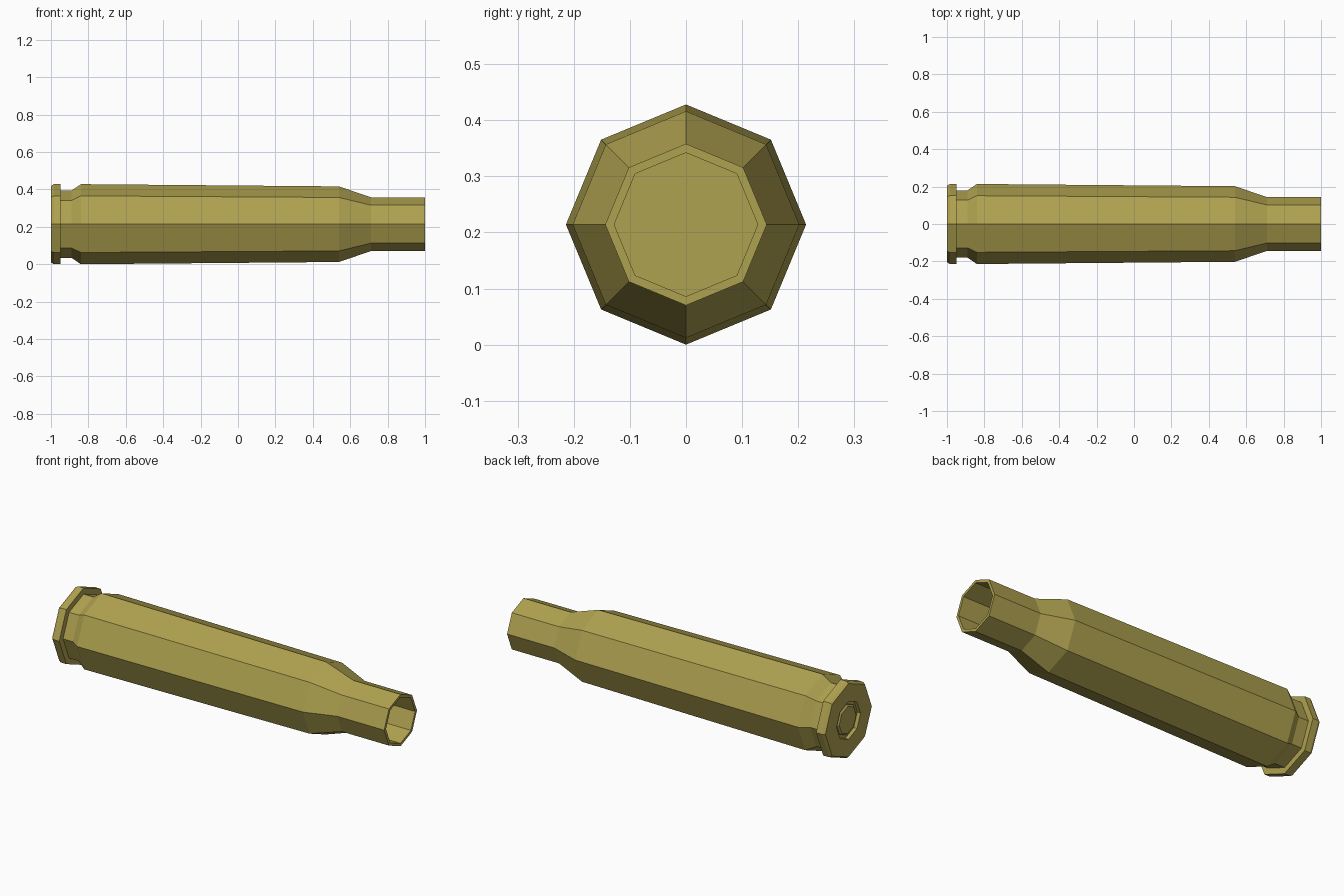
import bpy, bmesh
from math import sin, cos, pi

SIDES = 8
AXIS_Z = 0.214

cube = bpy.data.objects.get("Cube")
if cube:
    bpy.data.objects.remove(cube, do_unlink=True)

brass = bpy.data.materials.new("brass")
brass.use_nodes = True
brass.diffuse_color = (0.43, 0.36, 0.08, 1)
brass.node_tree.nodes["Principled BSDF"].inputs["Base Color"].default_value = brass.diffuse_color


def lathe(name, profile):
    """Turn an (x, radius) profile about the long axis and cap both ends."""
    bm = bmesh.new()
    rings = []
    for x, r in profile:
        angles = [2 * pi * i / SIDES for i in range(SIDES)]
        rings.append([bm.verts.new((x, r * sin(a), r * cos(a))) for a in angles])
    for a, b in zip(rings, rings[1:]):
        for i in range(SIDES):
            j = (i + 1) % SIDES
            bm.faces.new((a[i], a[j], b[j], b[i]))
    bm.faces.new(rings[0])
    bm.faces.new(rings[-1])
    bmesh.ops.recalc_face_normals(bm, faces=bm.faces)
    mesh = bpy.data.meshes.new(name)
    bm.to_mesh(mesh)
    bm.free()
    mesh.materials.append(brass)
    obj = bpy.data.objects.new(name, mesh)
    obj.location.z = AXIS_Z
    bpy.context.collection.objects.link(obj)
    return obj


# Case: primer pocket, rim, groove, tapered body, shoulder, neck, bore
lathe("case", [
    (-0.98, 0.105), (-1.0, 0.105),
    (-1.0, 0.204), (-0.985, 0.214), (-0.95, 0.214),
    (-0.95, 0.18), (-0.89, 0.18),
    (-0.84, 0.214), (0.54, 0.202),
    (0.71, 0.144), (1.0, 0.144),
    (1.0, 0.128), (-0.8, 0.128),
])

# Primer seated in the pocket
lathe("primer", [(-0.97, 0.085), (-0.987, 0.085), (-0.995, 0.075)])
